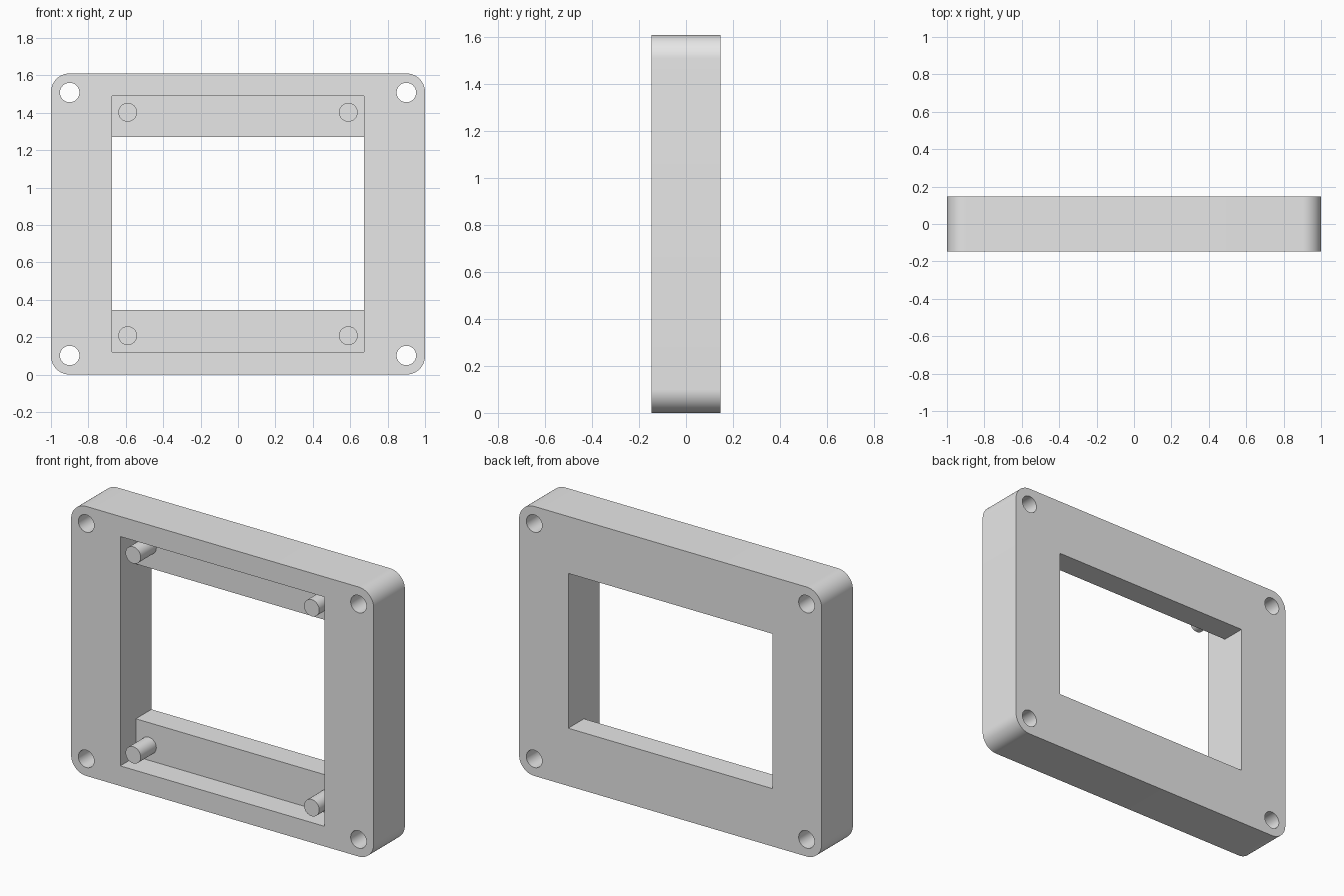
import bpy, bmesh, math
from mathutils import Matrix, Vector

cube = bpy.data.objects.get("Cube")
if cube:
    bpy.data.objects.remove(cube, do_unlink=True)

WIDTH, HEIGHT, DEPTH = 2.0, 1.61, 0.295
FRONT, BACK = -DEPTH / 2, DEPTH / 2
MID_Z = HEIGHT / 2

grey = bpy.data.materials.new("plain grey")
grey.use_nodes = True
grey.diffuse_color = (0.8, 0.8, 0.8, 1)
grey.node_tree.nodes["Principled BSDF"].inputs["Base Color"].default_value = (0.8, 0.8, 0.8, 1)


def prism(name, outline, y0, y1):
    """Extrude an (x, z) outline from y0 to y1."""
    bm = bmesh.new()
    face = bm.faces.new([bm.verts.new((x, y0, z)) for x, z in outline])
    ext = bmesh.ops.extrude_face_region(bm, geom=[face])
    verts = [g for g in ext["geom"] if isinstance(g, bmesh.types.BMVert)]
    bmesh.ops.translate(bm, verts=verts, vec=(0, y1 - y0, 0))
    bmesh.ops.recalc_face_normals(bm, faces=bm.faces)
    mesh = bpy.data.meshes.new(name)
    bm.to_mesh(mesh)
    bm.free()
    mesh.materials.append(grey)
    obj = bpy.data.objects.new(name, mesh)
    bpy.context.collection.objects.link(obj)
    return obj


def rectangle(half_x, z0, z1):
    return [(-half_x, z0), (half_x, z0), (half_x, z1), (-half_x, z1)]


def circle(cx, cz, radius, sides=48):
    turn = math.tau / sides
    return [(cx + radius * math.cos(i * turn), cz + radius * math.sin(i * turn))
            for i in range(sides)]


def rounded_rectangle(radius, steps=16):
    points = []
    corners = [(1, 1), (-1, 1), (-1, -1), (1, -1)]
    for quarter, (sx, sz) in enumerate(corners):
        cx, cz = sx * (WIDTH / 2 - radius), MID_Z + sz * (MID_Z - radius)
        for i in range(steps + 1):
            a = math.pi / 2 * (quarter + i / steps)
            points.append((cx + radius * math.cos(a), cz + radius * math.sin(a)))
    return points


def cut(target, cutter):
    mod = target.modifiers.new("cut", "BOOLEAN")
    mod.operation = "DIFFERENCE"
    mod.solver = "EXACT"
    mod.object = cutter
    bpy.context.view_layer.objects.active = target
    bpy.ops.object.modifier_apply(modifier=mod.name)
    bpy.data.objects.remove(cutter, do_unlink=True)


def smooth(obj):
    bpy.ops.object.select_all(action="DESELECT")
    obj.select_set(True)
    bpy.context.view_layer.objects.active = obj
    bpy.ops.object.shade_smooth_by_angle(angle=math.radians(30))


# Frame with a deep front recess and a shorter window through the back
frame = prism("bezel_frame", rounded_rectangle(0.1), FRONT, BACK)
cut(frame, prism("recess_cutter", rectangle(0.675, 0.12, 1.49), FRONT - 0.1, 0))
cut(frame, prism("window_cutter", rectangle(0.675, 0.345, 1.27), -0.05, BACK + 0.1))

# Corner screw holes and ledge pins
sides = [("right", -1), ("left", 1)]
levels = [("lower", -1), ("upper", 1)]
for side, sx in sides:
    for level, sz in levels:
        hole = circle(sx * 0.9, MID_Z + sz * 0.703, 0.052)
        cut(frame, prism("hole_cutter", hole, FRONT - 0.1, BACK + 0.1))
        pin = circle(sx * 0.59, MID_Z + sz * 0.597, 0.05)
        smooth(prism(f"{level}_{side}_pin", pin, FRONT, 0.01))
smooth(frame)
